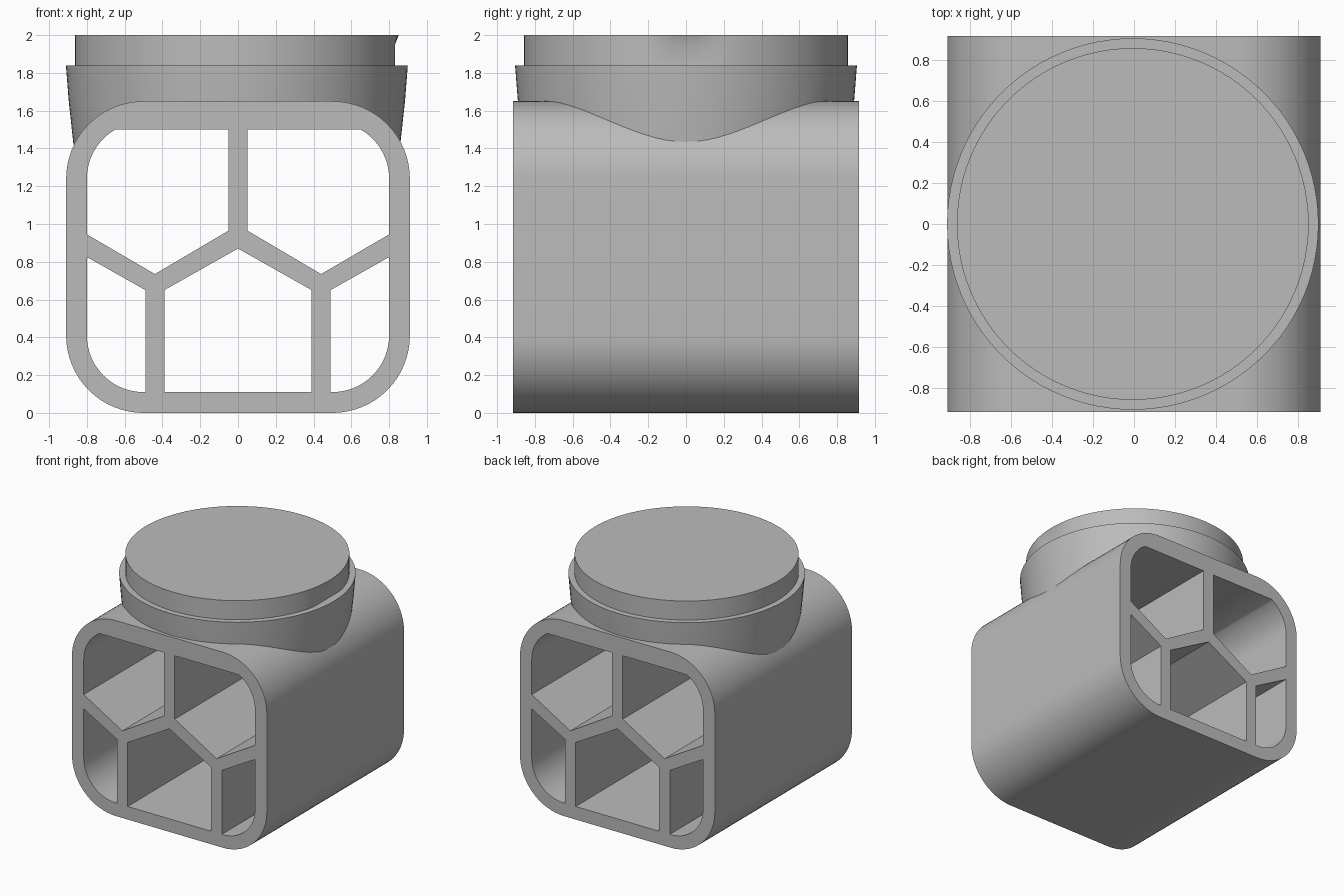
import bpy, bmesh
from math import pi, cos, sin, sqrt, radians

cube = bpy.data.objects.get("Cube")
if cube:
    bpy.data.objects.remove(cube, do_unlink=True)

# One plain grey material
grey = bpy.data.materials.new("plain_grey")
grey.use_nodes = True
colour = (0.5, 0.5, 0.5, 1)
grey.diffuse_color = colour
grey.node_tree.nodes["Principled BSDF"].inputs["Base Color"].default_value = colour

HALF_DEPTH = 0.915
CX, LOW, HIGH = 0.5, 0.41, 1.24     # corner arc centres
R_OUT, R_IN = 0.41, 0.30            # outer and inner corner radii
CEILING = 1.5


def arc(cx, cz, r, start, end, steps=16):
    return [(cx + r * cos(radians(start + (end - start) * i / steps)),
             cz + r * sin(radians(start + (end - start) * i / steps)))
            for i in range(steps + 1)]


def mirrored(points):
    return [(-x, z) for x, z in reversed(points)]


def finish(obj):
    obj.data.materials.clear()
    obj.data.materials.append(grey)
    bpy.ops.object.select_all(action='DESELECT')
    obj.select_set(True)
    bpy.context.view_layer.objects.active = obj
    bpy.ops.object.shade_smooth_by_angle(angle=radians(35))


# Body outline and its five through cells
right_half = arc(CX, LOW, R_OUT, -90, 0) + arc(CX, HIGH, R_OUT, 0, 90)
outline = right_half + mirrored(right_half)
cut_angle = 60.07                   # where the inner arc meets the flat ceiling
upper_cell = ([(0.05, 0.965), (0.44, 0.735), (0.8, 0.945)]
              + arc(CX, HIGH, R_IN, 0, cut_angle) + [(0.05, CEILING)])
lower_cell = ([(0.49, 0.65), (0.49, 0.11)]
              + arc(CX, LOW, R_IN, -90, 0) + [(0.8, 0.825)])
middle_cell = [(0, 0.87), (-0.39, 0.65), (-0.39, 0.11), (0.39, 0.11), (0.39, 0.65)]

curve = bpy.data.curves.new("body_outline", 'CURVE')
curve.dimensions = '2D'
curve.fill_mode = 'BOTH'
curve.extrude = HALF_DEPTH
for loop in (outline, upper_cell, mirrored(upper_cell),
             lower_cell, mirrored(lower_cell), middle_cell):
    spline = curve.splines.new('POLY')
    spline.points.add(len(loop) - 1)
    for point, (x, z) in zip(spline.points, loop):
        point.co = (x, z, 0, 1)
    spline.use_cyclic_u = True
body = bpy.data.objects.new("body", curve)
bpy.context.collection.objects.link(body)
body.rotation_euler.x = pi / 2
bpy.ops.object.select_all(action='DESELECT')
body.select_set(True)
bpy.context.view_layer.objects.active = body
bpy.ops.object.convert(target='MESH')
bm = bmesh.new()
bm.from_mesh(body.data)
bmesh.ops.remove_doubles(bm, verts=bm.verts, dist=0.0005)
bmesh.ops.recalc_face_normals(bm, faces=bm.faces)
bm.to_mesh(body.data)
bm.free()
finish(body)

# Tapered collar and lid, turned as one piece
profile = [(0, 1.42), (0.865, 1.42), (0.89, 1.65), (0.905, 1.84),
           (0.857, 1.84), (0.857, 1.95), (0.857, 2.0), (0, 2.0)]
bm = bmesh.new()
verts = [bm.verts.new((r, 0, z)) for r, z in profile]
edges = [bm.edges.new(pair) for pair in zip(verts, verts[1:])]
bmesh.ops.spin(bm, geom=verts + edges, cent=(0, 0, 0), axis=(0, 0, 1),
               angle=2 * pi, steps=96, use_merge=False)
bmesh.ops.remove_doubles(bm, verts=bm.verts, dist=0.0005)
bmesh.ops.recalc_face_normals(bm, faces=bm.faces)
# Shallow thumb dent in the lid side
for v in bm.verts:
    if 1.83 < v.co.z < 1.97 and sqrt(v.co.x ** 2 + v.co.y ** 2) < 0.87:
        v.co.x = min(v.co.x, 0.837)
mesh = bpy.data.meshes.new("collar_and_lid")
bm.to_mesh(mesh)
bm.free()
neck = bpy.data.objects.new("collar_and_lid", mesh)
bpy.context.collection.objects.link(neck)
neck.location.x = -0.006

# Keep the collar out of the upper cells
bpy.ops.mesh.primitive_cube_add(size=1, location=(0, 0, 1.38))
cutter = bpy.context.object
cutter.name = "cell_cutter"
cutter.scale = (1.54, 2.2, 0.3)
cutter.hide_render = True
cut = neck.modifiers.new("clear_cells", 'BOOLEAN')
cut.operation = 'DIFFERENCE'
cut.solver = 'EXACT'
cut.object = cutter
bpy.ops.object.select_all(action='DESELECT')
neck.select_set(True)
bpy.context.view_layer.objects.active = neck
bpy.ops.object.modifier_apply(modifier=cut.name)
bpy.data.objects.remove(cutter, do_unlink=True)
finish(neck)
